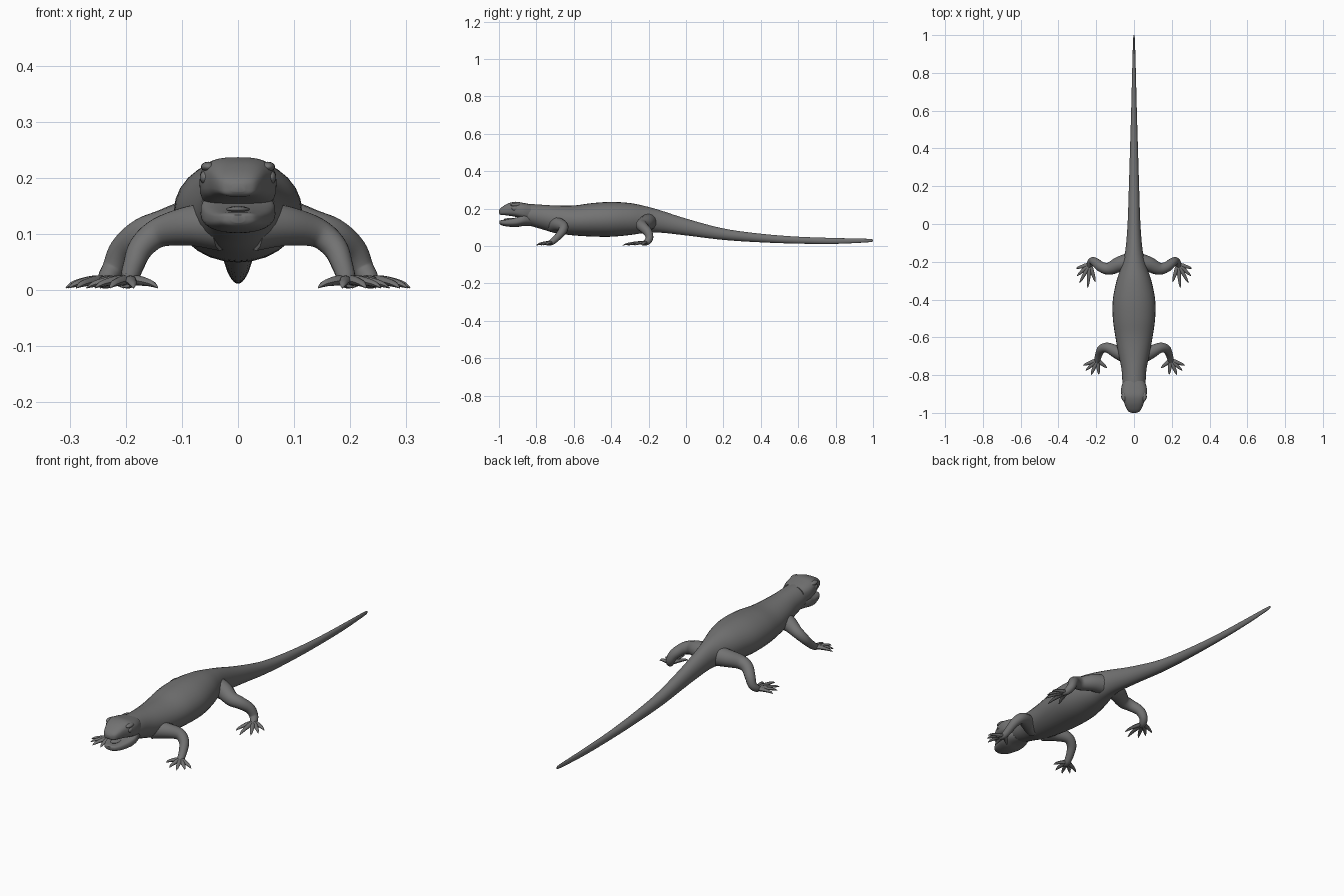
import bpy, bmesh, math
from mathutils import Vector

if "Cube" in bpy.data.objects:
    bpy.data.objects.remove(bpy.data.objects["Cube"])

grey = bpy.data.materials.new("lizard grey")
grey.use_nodes = True
GREY = (0.17, 0.17, 0.17, 1)
grey.diffuse_color = GREY
grey.node_tree.nodes["Principled BSDF"].inputs["Base Color"].default_value = GREY


def spline(rows, steps):
    """Smooth rows of numbers with a Catmull-Rom curve."""
    out = []
    for i in range(len(rows) - 1):
        a, b, c, d = rows[max(i - 1, 0)], rows[i], rows[i + 1], rows[min(i + 2, len(rows) - 1)]
        for s in range(steps):
            t = s / steps
            out.append([0.5 * (2 * q + (r - p) * t + (2 * p - 5 * q + 4 * r - u) * t * t
                               + (3 * q - p - 3 * r + u) * t ** 3)
                        for p, q, r, u in zip(a, b, c, d)])
    return out + [list(rows[-1])]


def skin(bm, rings):
    """Bridge rings of points and cap both ends."""
    rings = [[bm.verts.new(p) for p in ring] for ring in rings]
    n = len(rings[0])
    for a, b in zip(rings, rings[1:]):
        for i in range(n):
            bm.faces.new((a[i], a[(i + 1) % n], b[(i + 1) % n], b[i]))
    bm.faces.new(rings[0])
    bm.faces.new(rings[-1])


def finish(name, bm):
    bmesh.ops.recalc_face_normals(bm, faces=bm.faces)
    mesh = bpy.data.meshes.new(name)
    bm.to_mesh(mesh)
    bm.free()
    mesh.materials.append(grey)
    obj = bpy.data.objects.new(name, mesh)
    bpy.context.collection.objects.link(obj)
    bpy.ops.object.select_all(action='DESELECT')
    obj.select_set(True)
    bpy.context.view_layer.objects.active = obj
    bpy.ops.object.shade_smooth_by_angle(angle=math.radians(50))
    return obj


def power(v, e):
    return math.copysign(abs(v) ** e, v)


def loft(name, rows, top=1.0, bottom=1.0, sides=28, steps=5):
    """Loft along y from rows of (y, half width, low z, high z)."""
    bm = bmesh.new()
    rings = []
    for y, w, lo, hi in spline(rows, steps):
        mid, h, ring = (lo + hi) / 2, (hi - lo) / 2, []
        for i in range(sides):
            a = math.tau * i / sides
            e = top if math.sin(a) > 0 else bottom
            ring.append((w * power(math.cos(a), e), y, mid + h * power(math.sin(a), e)))
        rings.append(ring)
    skin(bm, rings)
    return finish(name, bm)


def tube(bm, rows, side, sides=14, steps=5, flat=1.0):
    """Round limb through rows of (x, y, z, radius), mirrored by side."""
    pts = spline(rows, steps)
    pos = [Vector((p[0] * side, p[1], p[2])) for p in pts]
    rings = []
    for i, p in enumerate(pos):
        t = (pos[min(i + 1, len(pos) - 1)] - pos[max(i - 1, 0)]).normalized()
        u = t.cross(Vector((0, 0, 1)) if flat < 1 else Vector((0, 1, 0.3))).normalized()
        v = u.cross(t)
        r = max(pts[i][3], 0.001)
        rings.append([p + r * (u * math.cos(k * math.tau / sides)
                               + v * flat * math.sin(k * math.tau / sides))
                      for k in range(sides)])
    skin(bm, rings)


def ball(name, centre, radii):
    bm = bmesh.new()
    bmesh.ops.create_uvsphere(bm, u_segments=16, v_segments=10, radius=1)
    for v in bm.verts:
        v.co = Vector(c + r * q for c, r, q in zip(centre, radii, v.co))
    return finish(name, bm)


# Trunk, neck and tail
loft("body", [
    (-0.885, 0.055, 0.118, 0.222), (-0.84, 0.061, 0.11, 0.225), (-0.77, 0.066, 0.09, 0.221),
    (-0.70, 0.08, 0.07, 0.217), (-0.60, 0.098, 0.057, 0.217), (-0.50, 0.112, 0.051, 0.23),
    (-0.40, 0.112, 0.05, 0.236), (-0.30, 0.092, 0.059, 0.23), (-0.22, 0.066, 0.07, 0.214),
    (-0.14, 0.046, 0.072, 0.192), (0.0, 0.034, 0.057, 0.147), (0.2, 0.027, 0.033, 0.094),
    (0.4, 0.021, 0.02, 0.066), (0.6, 0.015, 0.013, 0.05), (0.8, 0.01, 0.012, 0.043),
    (0.97, 0.005, 0.02, 0.039), (1.0, 0.002, 0.026, 0.034)])

# Skull with a flat crown and the upper lip
loft("upper_head", [
    (-0.83, 0.057, 0.14, 0.223), (-0.87, 0.068, 0.147, 0.231), (-0.91, 0.066, 0.156, 0.237),
    (-0.945, 0.053, 0.162, 0.23), (-0.975, 0.041, 0.166, 0.215), (-0.993, 0.029, 0.168, 0.201),
    (-1.0, 0.012, 0.175, 0.19)], top=0.72, bottom=0.6)

# Lower jaw, open a little
loft("lower_jaw", [
    (-0.83, 0.052, 0.108, 0.18), (-0.87, 0.066, 0.107, 0.168), (-0.905, 0.063, 0.102, 0.154),
    (-0.94, 0.053, 0.103, 0.145), (-0.97, 0.042, 0.107, 0.14), (-0.99, 0.029, 0.113, 0.138),
    (-0.998, 0.012, 0.12, 0.134)], top=0.5, bottom=0.95)

# Tongue
ball("tongue", (0, -0.935, 0.143), (0.022, 0.04, 0.007))

FRONT_LEG = [(0.03, -0.70, 0.115, 0.045), (0.085, -0.68, 0.115, 0.036), (0.14, -0.655, 0.103, 0.027),
             (0.172, -0.663, 0.077, 0.023), (0.186, -0.69, 0.045, 0.019), (0.194, -0.72, 0.02, 0.016),
             (0.2, -0.745, 0.013, 0.009)]
FRONT_TOES = [(0.27, -0.748), (0.255, -0.775), (0.228, -0.8), (0.186, -0.797), (0.143, -0.762)]
HIND_LEG = [(0.02, -0.2, 0.13, 0.048), (0.075, -0.212, 0.125, 0.041), (0.13, -0.236, 0.112, 0.033),
            (0.172, -0.228, 0.1, 0.028), (0.205, -0.203, 0.073, 0.024), (0.222, -0.196, 0.04, 0.02),
            (0.234, -0.213, 0.02, 0.017), (0.242, -0.235, 0.013, 0.009)]
HIND_TOES = [(0.307, -0.235), (0.302, -0.275), (0.288, -0.312), (0.245, -0.338), (0.204, -0.308)]

for side, label in ((1, "left"), (-1, "right")):
    # Eyelids and brows
    ball(label + "_eye", (side * 0.058, -0.915, 0.201), (0.01, 0.017, 0.012))
    ball(label + "_brow", (side * 0.053, -0.913, 0.22), (0.013, 0.026, 0.009))
    ball(label + "_nostril", (side * 0.022, -0.982, 0.195), (0.008, 0.009, 0.006))
    for part, leg, toes in (("front", FRONT_LEG, FRONT_TOES), ("hind", HIND_LEG, HIND_TOES)):
        # Leg with shoulder or thigh
        bm = bmesh.new()
        tube(bm, leg, side)
        finish(f"{label}_{part}_leg", bm)
        # Spread toes, each arched and ending in a claw
        bm = bmesh.new()
        x, y, z, _ = leg[-2]
        for tx, ty in toes:
            rows = [(x + (tx - x) * f, y + (ty - y) * f, h, r) for f, h, r in
                    ((0, 0.018, 0.011), (0.35, 0.017, 0.011), (0.65, 0.014, 0.0085),
                     (0.85, 0.01, 0.006), (1, 0.004, 0.001))]
            tube(bm, rows, side, sides=8, steps=3, flat=0.8)
        finish(f"{label}_{part}_toes", bm)
